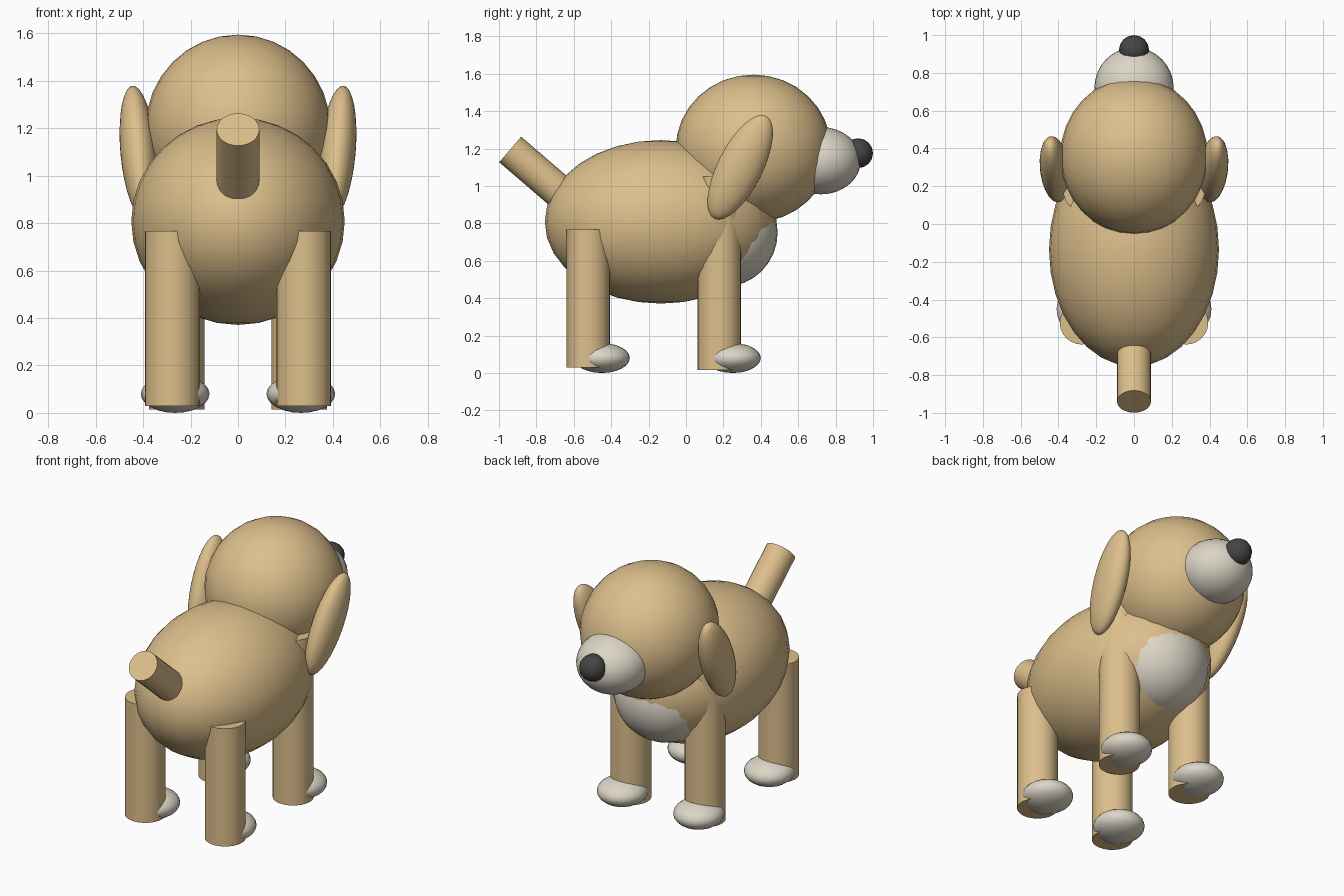
import bpy
import math
from mathutils import Vector

old = bpy.data.objects.get("Cube")
if old:
    bpy.data.objects.remove(old, do_unlink=True)


def make_material(name, rgb):
    mat = bpy.data.materials.new(name)
    mat.use_nodes = True
    colour = (*rgb, 1.0)
    mat.diffuse_color = colour
    mat.node_tree.nodes["Principled BSDF"].inputs["Base Color"].default_value = colour
    return mat


TAN = make_material("tan fur", (0.72, 0.52, 0.26))
CREAM = make_material("cream fur", (0.72, 0.67, 0.57))
DARK = make_material("dark nose", (0.06, 0.06, 0.06))


def finish(name, mat):
    obj = bpy.context.object
    obj.name = name
    obj.data.materials.append(mat)
    bpy.ops.object.transform_apply(location=False, rotation=False, scale=True)
    bpy.ops.object.shade_smooth_by_angle(angle=math.radians(40))
    return obj


def ellipsoid(name, centre, radii, mat, rotation=(0, 0, 0), segments=32):
    bpy.ops.mesh.primitive_uv_sphere_add(
        segments=segments, ring_count=segments // 2, radius=1, location=centre,
        rotation=[math.radians(a) for a in rotation])
    bpy.context.object.scale = radii
    return finish(name, mat)


def rod(name, start, end, radius, mat):
    start, end = Vector(start), Vector(end)
    axis = end - start
    bpy.ops.mesh.primitive_cylinder_add(
        vertices=24, radius=radius, depth=axis.length, location=(start + end) / 2,
        rotation=axis.to_track_quat('Z', 'Y').to_euler())
    return finish(name, mat)


# Torso and chest patch
ellipsoid("body", (0, -0.135, 0.808), (0.45, 0.62, 0.437), TAN)
ellipsoid("chest", (0, 0.2, 0.75), (0.3, 0.29, 0.29), CREAM)

# Head, muzzle and nose
ellipsoid("head", (0, 0.36, 1.2), (0.39, 0.415, 0.395), TAN)
ellipsoid("muzzle", (0, 0.72, 1.135), (0.21, 0.215, 0.18), CREAM)
ellipsoid("nose", (0, 0.92, 1.175), (0.08, 0.08, 0.08), DARK, segments=16)

# Tail
rod("tail", (0, -0.55, 0.86), (0, -0.94, 1.195), 0.09, TAN)

# Ears, legs and paws on both sides
for side, sign in (("left", 1), ("right", -1)):
    ellipsoid(side + "_ear", (sign * 0.42, 0.29, 1.1), (0.076, 0.12, 0.308), TAN,
              rotation=(-26.7, sign * 5, 0))
    rod(side + "_front_leg", (sign * 0.258, 0.178, 0.015), (sign * 0.258, 0.178, 1.05), 0.117, TAN)
    rod(side + "_back_leg", (sign * 0.277, -0.522, 0.03), (sign * 0.277, -0.522, 0.768), 0.116, TAN)
    ellipsoid(side + "_front_paw", (sign * 0.265, 0.25, 0.08), (0.145, 0.15, 0.08), CREAM, segments=24)
    ellipsoid(side + "_back_paw", (sign * 0.265, -0.45, 0.08), (0.145, 0.15, 0.08), CREAM, segments=24)
